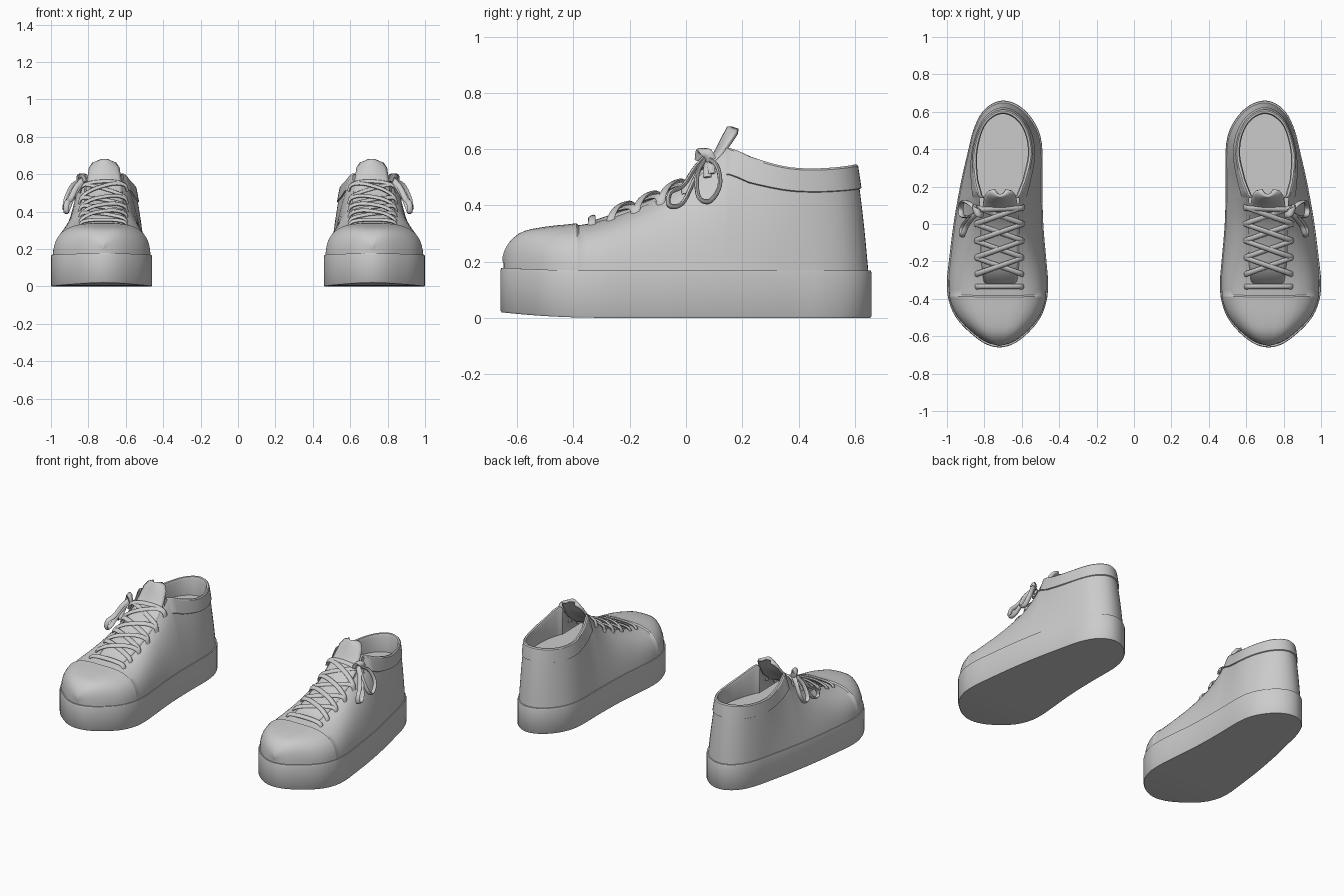
import bpy, bmesh, math
from mathutils import Vector

if "Cube" in bpy.data.objects:
    bpy.data.objects.remove(bpy.data.objects["Cube"])

L = 0.66          # half length of the sole
BASE = 0.165      # top of the sole

grey = bpy.data.materials.new("light_grey")
grey.diffuse_color = (0.6, 0.6, 0.6, 1)
grey.use_nodes = True
grey.node_tree.nodes["Principled BSDF"].inputs["Base Color"].default_value = grey.diffuse_color


def hermite(keys, vals, t):
    """Smooth curve through the given values."""
    t = max(keys[0], min(keys[-1], t))
    i = next(k for k in range(len(keys) - 1) if t <= keys[k + 1])

    def slope(k):
        a, b = max(k - 1, 0), min(k + 1, len(keys) - 1)
        return (vals[b] - vals[a]) / (keys[b] - keys[a])
    d = keys[i + 1] - keys[i]
    u = (t - keys[i]) / d
    return ((2*u**3 - 3*u*u + 1) * vals[i] + (u**3 - 2*u*u + u) * d * slope(i)
            + (3*u*u - 2*u**3) * vals[i + 1] + (u**3 - u*u) * d * slope(i + 1))


def angle(y):
    return math.acos(max(-1, min(1, -y / L)))


def along(table, col, y):
    return hermite([angle(r[0]) for r in table], [r[col] for r in table], angle(y))


# y, inner edge, outer edge of the sole
OUTLINE = [(-.66, .72, .72), (-.6, .585, .855), (-.5, .50, .952), (-.4, .465, .993),
           (-.3, .46, 1.0), (-.2, .468, .99), (0, .485, .965), (.2, .49, .93),
           (.4, .49, .885), (.5, .51, .86), (.6, .575, .81), (.66, .70, .70)]
# y, height of the top edge, half width of the top edge, middle x
TOP = [(-.66, .20, 0, .72), (-.6, .293, .025, .72), (-.5, .317, .045, .72),
       (-.4, .327, .06, .72), (-.3, .345, .085, .72), (-.2, .378, .095, .72),
       (-.1, .42, .098, .72), (0, .47, .10, .72), (.1, .55, .103, .72),
       (.15, .598, .107, .72), (.22, .568, .13, .715), (.35, .532, .153, .705),
       (.45, .525, .142, .70), (.54, .53, .105, .70), (.585, .536, .06, .70),
       (.605, .54, 0, .70)]
# stretch the opening so its rows match the longer sole
TOP = [(y if y <= .15 else .15 + (y - .15) * .51 / .455, z, w, x) for y, z, w, x in TOP]

K = 44
YS = sorted([-L * math.cos(math.pi * k / K) for k in range(K + 1)]
            + [-.394, -.386, .146, .154])
N = len(YS)
RING = [(k, 2) for k in range(N)] + [(k, 1) for k in range(N - 2, 0, -1)]


def base_point(k, side, inset=0.0):
    y = YS[k]
    x = along(OUTLINE, side, y)
    return Vector((.71 + (x - .71) * (1 - inset), y * (1 - inset * .6), BASE))


def top_point(k, side):
    y = YS[k]
    sign = 1 if side == 2 else -1
    ty = y * .99 if y < .15 else .15 + (y - .15) * .455 / .51
    return Vector((along(TOP, 3, y) + sign * along(TOP, 2, y), ty, along(TOP, 1, y)))


def wall_point(k, side, v):
    """Curved side of the upper: v runs from the sole to the top edge."""
    b, t = base_point(k, side, .03), top_point(k, side)
    y = YS[k]
    a = max(0, min(.45, (y + .4) * .75))
    c = Vector((b.x + a * (t.x - b.x), b.y + a * (t.y - b.y),
                b.z + (1 - a * .85) * (t.z - b.z)))
    p = b * (1 - v)**2 + c * 2 * v * (1 - v) + t * v * v
    if y < -.39:                          # raised toe cap
        p.z = BASE + (p.z - BASE) * 1.05
        p.x = .72 + (p.x - .72) * 1.012
    elif y > .15 and v > .74:             # raised collar band
        out = Vector((b.x - t.x, b.y - t.y, 0))
        p += out.normalized() * .007
    return p


def finish(name, bm, smooth=40):
    bmesh.ops.remove_doubles(bm, verts=bm.verts, dist=.0002)
    bmesh.ops.recalc_face_normals(bm, faces=bm.faces)
    me = bpy.data.meshes.new(name)
    bm.to_mesh(me)
    bm.free()
    me.materials.append(grey)
    ob = bpy.data.objects.new(name, me)
    bpy.context.collection.objects.link(ob)
    bpy.context.view_layer.objects.active = ob
    ob.select_set(True)
    bpy.ops.object.shade_smooth_by_angle(angle=math.radians(smooth))
    ob.select_set(False)
    ob.modifiers.new("other_foot", 'MIRROR')
    return ob


def grid(bm, rows, closed=False):
    vs = [[bm.verts.new(p) for p in r] for r in rows]
    for a, b in zip(vs, vs[1:]):
        n = len(a)
        for i in range(n if closed else n - 1):
            j = (i + 1) % n
            bm.faces.new((a[i], a[j], b[j], b[i]))
    return vs


def cap(bm, row, last=N - 1):
    """Close a ring by joining the outer side to the inner side."""
    n = len(row)
    for k in range(last):
        q = [row[k], row[k + 1], row[-k - 1], row[-k % n]]
        q = list(dict.fromkeys(q))
        if len(q) > 2:
            bm.faces.new(q)


# Sole with a slightly lifted toe
bm = bmesh.new()
rows = []
for z, inset in ((0, .012), (.006, 0), (.158, 0), (.168, .008), (.168, .04)):
    row = []
    for k, s in RING:
        p = base_point(k, s, inset)
        lift = .02 * max(0, (-p.y - .3) / .36)**2
        p.z = z + lift * (1 if z < .1 else .5)
        row.append(p)
    rows.append(row)
vs = grid(bm, rows, True)
cap(bm, vs[0])
finish("sole", bm)

# Upper: toe cap, sides and heel
bm = bmesh.new()
V = [i / 12 for i in range(9)] + [.735, .745, .83, .92, 1]
vs = grid(bm, [[wall_point(k, s, v) for k, s in RING] for v in V], True)
cap(bm, vs[-1], max(k for k in range(N) if YS[k] < -.28))
finish("upper", bm)

# Collar rim, lining and insole
bm = bmesh.new()
rim = [(k, s) for k, s in RING if YS[k] > .12]
rows = [[], [], [], [], []]
for k, s in rim:
    t = wall_point(k, s, 1)
    inward = (Vector((.705, .34, 0)) - Vector((t.x, t.y, 0))).normalized()
    if YS[k] < .2:
        inward = Vector((-1 if s == 2 else 1, 0, 0))
    for r, (d, dz) in enumerate(((0, 0), (.007, .006), (.018, .004), (.024, -.012))):
        rows[r].append(t + inward * d + Vector((0, 0, dz)))
    p = t + inward * .02
    rows[4].append(Vector((p.x, p.y, .42)))
vs = grid(bm, rows)
front = [bm.verts.new((x, -.06, .42)) for x in (.63, .81)]
bm.faces.new(vs[-1] + front)
finish("collar_lining", bm)

# Tongue: arched strip under the laces with a rounded tab
bm = bmesh.new()
PATH = [(-.33, .325, .085), (-.2, .37, .10), (-.1, .41, .10), (0, .46, .10), (.08, .53, .095),
        (.115, .59, .085), (.135, .63, .078), (.148, .655, .06), (.153, .665, .03)]
rows = []
for y, z, w in PATH:
    rows.append([(.715 + w * u, y + .03 * u * u * max(0, (z - .5) / .15),
                  z + .012 * (1 - u * u)) for u in [i / 5 - 1 for i in range(11)]])
grid(bm, rows)
tongue = finish("tongue", bm)
tongue.modifiers.remove(tongue.modifiers["other_foot"])
sol = tongue.modifiers.new("thickness", 'SOLIDIFY')
sol.thickness, sol.offset = .016, 0
tongue.modifiers.new("other_foot", 'MIRROR')


def ribbon(bm, pts, wide, width=.030, thick=.016, steps=5, sides=8):
    """Flat lace swept along a smooth path; wide is its broad direction."""
    keys = list(range(len(pts)))
    n = (len(pts) - 1) * steps
    path = [Vector([hermite(keys, [p[c] for p in pts], i / steps) for c in range(3)])
            for i in range(n + 1)]
    rows = []
    for i, p in enumerate(path):
        t = (path[min(i + 1, n)] - path[max(i - 1, 0)]).normalized()
        w = Vector(wide)
        w = (w - t * w.dot(t)).normalized()
        h = t.cross(w)
        rows.append([p + w * math.cos(a) * width / 2 + h * math.sin(a) * thick / 2
                     for a in [2 * math.pi * j / sides for j in range(sides)]])
    vs = grid(bm, rows, True)
    bm.faces.new(vs[0])
    bm.faces.new(vs[-1])


# Laces: straight bars at both ends and crossed rows between
bm = bmesh.new()


def lace(y0, y1, flip, lift):
    pts = []
    for u, dz in ((-1.25, -.035), (-1.1, 0), (-.5, .012 + lift), (.5, .012 + lift),
                  (1.1, 0), (1.25, -.035)):
        y = y0 + (y1 - y0) * (u + 1.25) / 2.5
        pts.append((.72 + flip * u * .103, y, along(TOP, 1, y) + .006 + dz))
    ribbon(bm, pts, (0, .87, .45))


lace(-.335, -.335, 1, 0)
rows_y = [-.27, -.18, -.09, 0, .09]
for y0, y1 in zip(rows_y, rows_y[1:]):
    lace(y0, y1, 1, 0)
    lace(y0, y1, -1, .013)
lace(.085, .075, 1, .008)
finish("laces", bm, 60)

# Bow on the outer side
bm = bmesh.new()
ribbon(bm, [(.83, .07, .57), (.88, .11, .54), (.915, .12, .47), (.925, .085, .415),
            (.92, .045, .43), (.88, .04, .51), (.83, .07, .57)], (1, -.1, .4))
ribbon(bm, [(.83, .065, .57), (.865, .03, .53), (.895, -.01, .47), (.915, -.055, .445),
            (.92, -.06, .40), (.915, -.015, .405), (.885, .025, .48), (.83, .065, .57)],
       (1, .2, .4))
ribbon(bm, [(.815, .05, .56), (.83, .055, .59), (.85, .075, .585), (.85, .09, .56)],
       (.3, 1, 0), .04, .025)
finish("bow", bm, 60)
